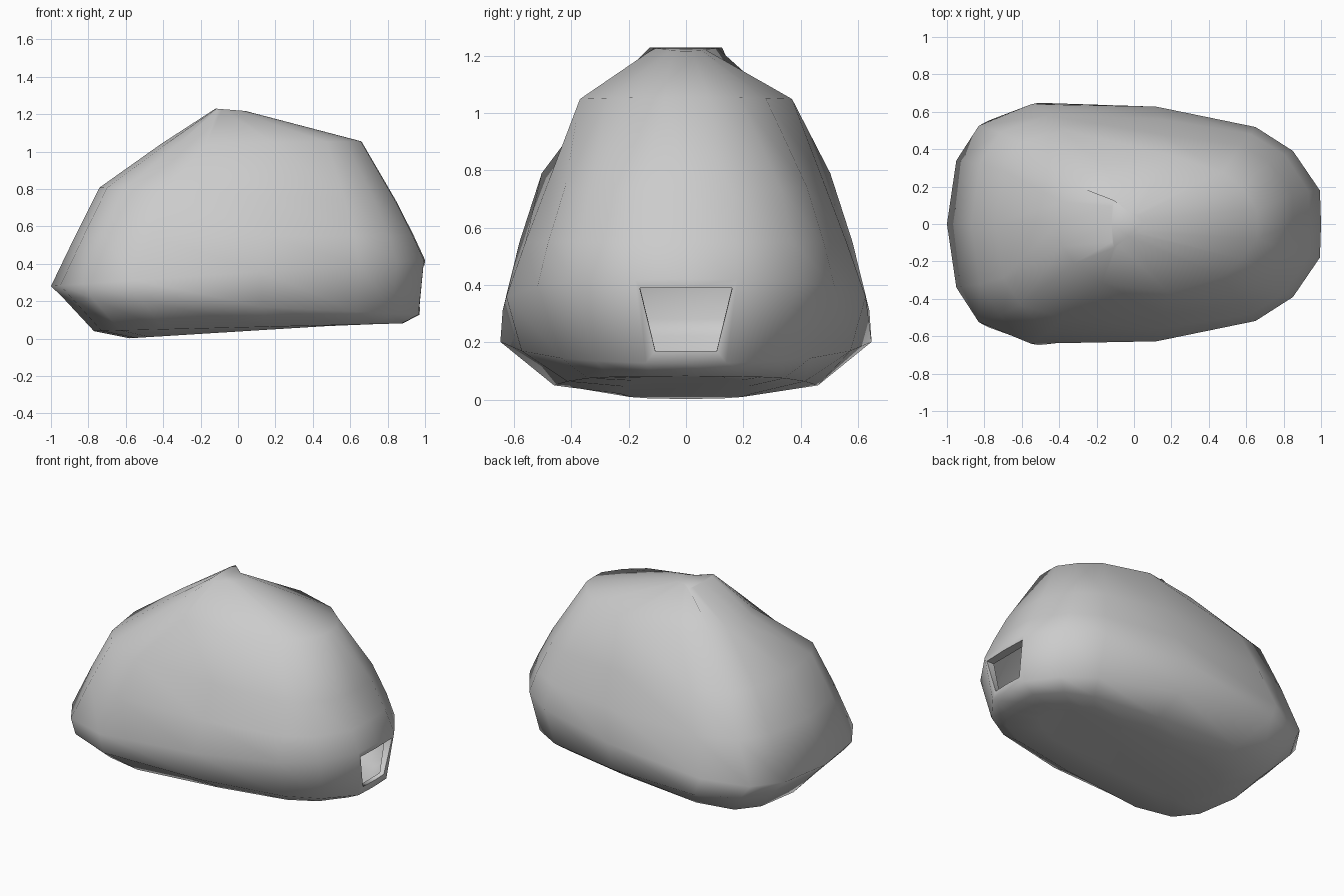
import bpy, bmesh, math

if "Cube" in bpy.data.objects:
    bpy.data.objects.remove(bpy.data.objects["Cube"])

# Unit half outline seen from above: (position back to front, share of half width)
OUTLINE = [(0, 0), (.025, .53), (.085, .82), (.225, 1), (.56, .98),
           (.825, .81), (.925, .61), (.997, .28), (1, 0)]
# Levels from bottom to top:
# z, rise per unit x, back x, front x, half width, narrowing to front, narrowing to both ends
LEVELS = [(.002, .062, -.58, .68, .22, 0, -.1),
          (.045, .025, -.77, .88, .46, .15, -.12),
          (.205, -.05, -.94, .97, .69, .27, 0),
          (.310, .070, -1.0, 1.0, .64, 0, 0),
          (.550, .0, -.87, .94, .565, -.02, -.08),
          (.800, -.05, -.74, .85, .48, -.03, -.14),
          (1.04, .012, -.41, .66, .33, -.27, .35),
          (1.23, -.08, -.12, .04, .1, .6, -.9)]


def make_object(name, bm):
    bmesh.ops.recalc_face_normals(bm, faces=bm.faces[:])
    mesh = bpy.data.meshes.new(name)
    bm.to_mesh(mesh)
    bm.free()
    ob = bpy.data.objects.new(name, mesh)
    bpy.context.collection.objects.link(ob)
    return ob


def loft(name, rings):
    bm = bmesh.new()
    loops = [[bm.verts.new(p) for p in ring] for ring in rings]
    n = len(loops[0])
    for a, b in zip(loops, loops[1:]):
        for i in range(n):
            j = (i + 1) % n
            bm.faces.new((a[i], a[j], b[j], b[i]))
    bm.faces.new(loops[0])
    bm.faces.new(loops[-1])
    return make_object(name, bm)


def level_ring(z, rise, back, front, width, taper, ends):
    mid = min(back + .58, .46) if z > 1.2 else 0
    half = [(back + (front - back) * u,
             width * v * (1 - taper * u) * (1 - ends * (2 * u - 1) ** 2)) for u, v in OUTLINE]
    full = half + [(x, -y) for x, y in half[-2:0:-1]]
    return [(x, y, z + rise * (x + .58 - mid)) for x, y in full]


def opening_ring(x, s):
    return [(x, -.11 * s, .17), (x, .11 * s, .17), (x, .165 * s, .39), (x, -.165 * s, .39)]


# Rounded body
body = loft("body", [level_ring(*lv) for lv in LEVELS])

# Tapered opening in the front end
cutter = loft("opening_cutter", [opening_ring(.94, .97), opening_ring(1.1, 1.0)])
cutter.hide_render = True
cut = body.modifiers.new("opening", 'BOOLEAN')
cut.operation = 'DIFFERENCE'
cut.solver = 'EXACT'
cut.object = cutter
bpy.context.view_layer.objects.active = body
body.select_set(True)
bpy.ops.object.modifier_apply(modifier=cut.name)
bpy.data.objects.remove(cutter)

# Remove the back of the cut so the hollow inside shows behind a short rim
bm = bmesh.new()
bm.from_mesh(body.data)
inner = [f for f in bm.faces if all(abs(v.co.x - .94) < 1e-3 and abs(v.co.y) < .17
                                    and .16 < v.co.z < .4 for v in f.verts)]
bmesh.ops.delete(bm, geom=inner, context='FACES')
bm.to_mesh(body.data)
bm.free()

# Smooth skin, sharp opening edges
bpy.ops.object.shade_smooth_by_angle(angle=math.radians(78))
